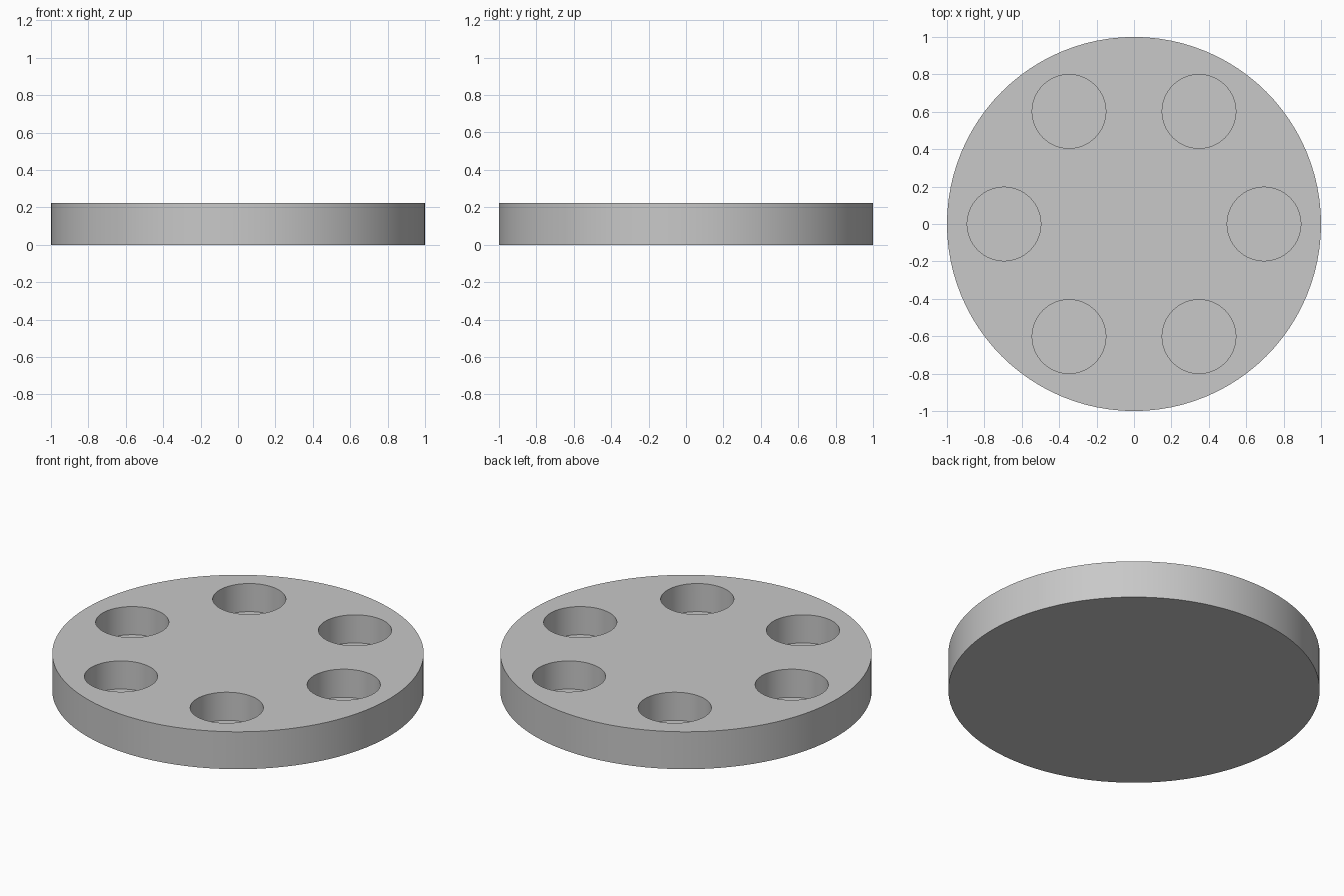
import bpy
import math

RADIUS, HEIGHT = 1.0, 0.222
POCKET_RADIUS, POCKET_RING, FLOOR = 0.197, 0.695, 0.055
POCKETS = 6

cube = bpy.data.objects.get("Cube")
if cube:
    bpy.data.objects.remove(cube, do_unlink=True)

# Plain grey finish
grey = bpy.data.materials.new("plain_grey")
grey.use_nodes = True
colour = (0.58, 0.58, 0.58, 1.0)
grey.diffuse_color = colour
grey.node_tree.nodes["Principled BSDF"].inputs["Base Color"].default_value = colour


def cylinder(name, radius, bottom, top, x=0.0, y=0.0, sides=96):
    bpy.ops.mesh.primitive_cylinder_add(
        vertices=sides, radius=radius, depth=top - bottom,
        location=(x, y, (bottom + top) / 2))
    obj = bpy.context.object
    obj.name = name
    obj.data.materials.append(grey)
    return obj


# Round disc
disc = cylinder("disc", RADIUS, 0.0, HEIGHT)

# Ring of blind round pockets cut from the top
cutters = []
for i in range(POCKETS):
    angle = math.tau * i / POCKETS
    cutter = cylinder(f"pocket_cutter_{i + 1}", POCKET_RADIUS, FLOOR, HEIGHT + 0.1,
                      POCKET_RING * math.cos(angle), POCKET_RING * math.sin(angle), 64)
    cutter.hide_render = True
    cut = disc.modifiers.new(f"pocket_{i + 1}", 'BOOLEAN')
    cut.operation = 'DIFFERENCE'
    cut.solver = 'EXACT'
    cut.object = cutter
    cutters.append(cutter)

# Apply the cuts and discard the cutters
bpy.ops.object.select_all(action='DESELECT')
disc.select_set(True)
bpy.context.view_layer.objects.active = disc
for cut in list(disc.modifiers):
    bpy.ops.object.modifier_apply(modifier=cut.name)
for cutter in cutters:
    bpy.data.objects.remove(cutter, do_unlink=True)

# Round walls smooth, rims sharp
bpy.ops.object.shade_smooth_by_angle(angle=math.radians(30))
